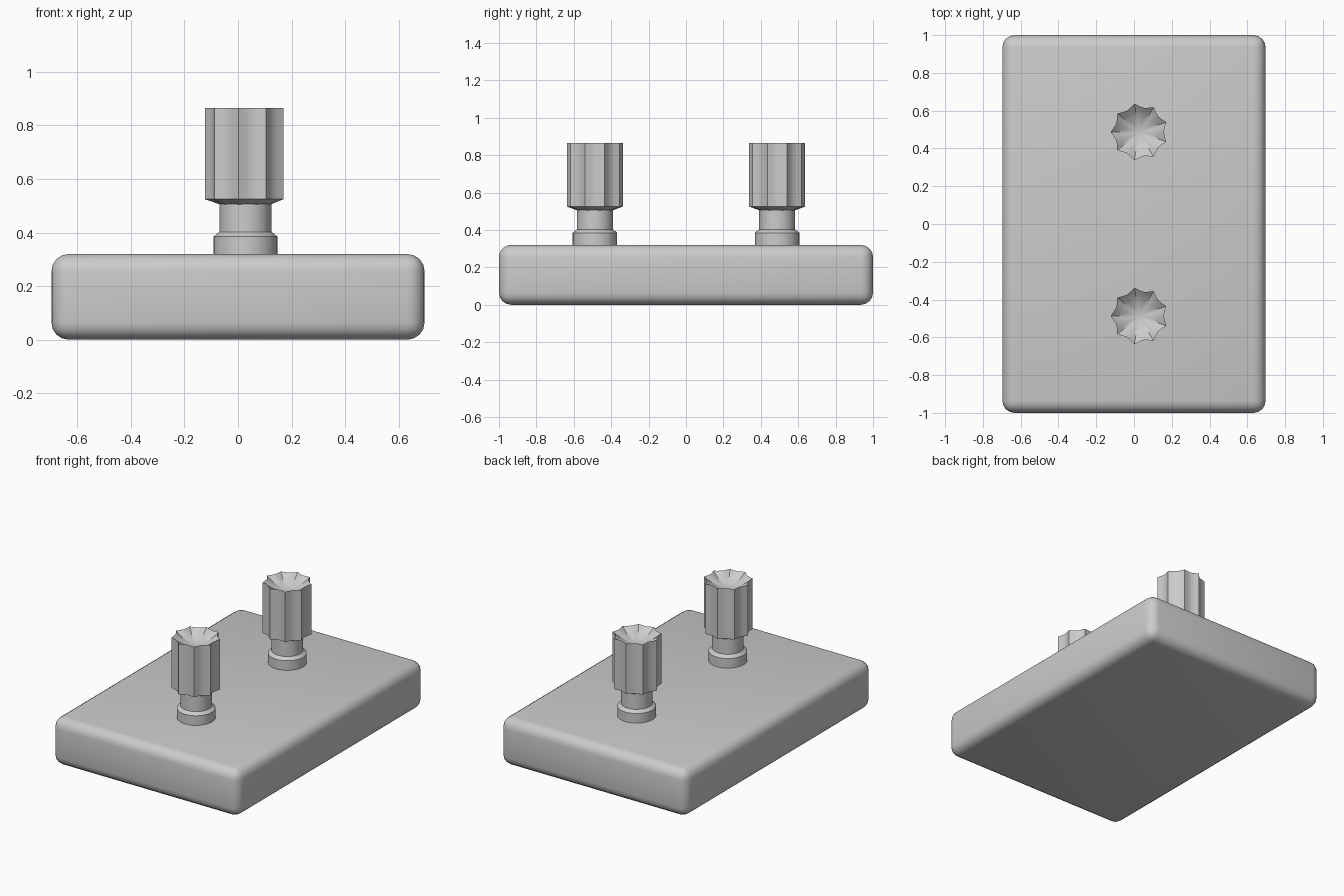
import bpy, bmesh, math

old = bpy.data.objects.get("Cube")
if old:
    bpy.data.objects.remove(old, do_unlink=True)

# One plain grey for everything
grey = bpy.data.materials.new("plain grey")
grey.use_nodes = True
colour = (0.6, 0.6, 0.6, 1)
grey.diffuse_color = colour
grey.node_tree.nodes["Principled BSDF"].inputs["Base Color"].default_value = colour


def finish(bm, name, location, angle):
    bmesh.ops.recalc_face_normals(bm, faces=bm.faces)
    mesh = bpy.data.meshes.new(name)
    bm.to_mesh(mesh)
    bm.free()
    mesh.materials.append(grey)
    obj = bpy.data.objects.new(name, mesh)
    obj.location = location
    bpy.context.collection.objects.link(obj)
    bpy.ops.object.select_all(action='DESELECT')
    obj.select_set(True)
    bpy.context.view_layer.objects.active = obj
    bpy.ops.object.shade_smooth_by_angle(angle=math.radians(angle))
    return obj


def loft(name, rings, location):
    """Skin a stack of closed rings and cap both ends."""
    bm = bmesh.new()
    loops = [[bm.verts.new(p) for p in ring] for ring in rings]
    n = len(loops[0])
    for low, high in zip(loops, loops[1:]):
        for i in range(n):
            j = (i + 1) % n
            bm.faces.new((low[i], low[j], high[j], high[i]))
    bm.faces.new(loops[0][::-1])
    bm.faces.new(loops[-1])
    return finish(bm, name, location, 30)


def circle(radius, z, n=36):
    turn = 2 * math.pi / n
    return [(radius * math.cos(math.pi + i * turn),
             radius * math.sin(math.pi + i * turn), z) for i in range(n)]


FLUTES, STEPS = 9, 4
TIP, VALLEY = 0.152, 0.130


def fluted(scale, z):
    """Outline with sharp tips and shallow concave flutes between them."""
    ring = []
    for i in range(FLUTES * STEPS):
        t = (i % STEPS) / STEPS
        r = scale * (TIP - (TIP - VALLEY) * math.sin(math.pi * t))
        a = math.pi + 2 * math.pi * i / (FLUTES * STEPS)
        ring.append((r * math.cos(a), r * math.sin(a), z))
    return ring


# Rounded base block
bm = bmesh.new()
bmesh.ops.create_cube(bm, size=1)
bmesh.ops.scale(bm, vec=(1.394, 2.0, 0.32), verts=bm.verts)
bmesh.ops.bevel(bm, geom=bm.edges[:], offset=0.065, segments=4,
                profile=0.5, affect='EDGES')
finish(bm, "base_block", (0, 0, 0.16), 40)

# Two knobs, each on a collared stem
TOP, DISH = 0.865, 0.06
for side, y in (("front", -0.487), ("back", 0.487)):
    place = (0.028, y, 0)
    loft(side + "_stem",
         [circle(0.119, 0.30), circle(0.119, 0.385),
          circle(0.097, 0.403), circle(0.097, 0.51)], place)
    body = [circle(0.09, 0.503), fluted(1, 0.525), fluted(1, TOP)]
    dish = [fluted(s, TOP - DISH * (1 - s * s))
            for s in (0.85, 0.7, 0.55, 0.4, 0.25, 0.1)]
    loft(side + "_knob", body + dish, place)
